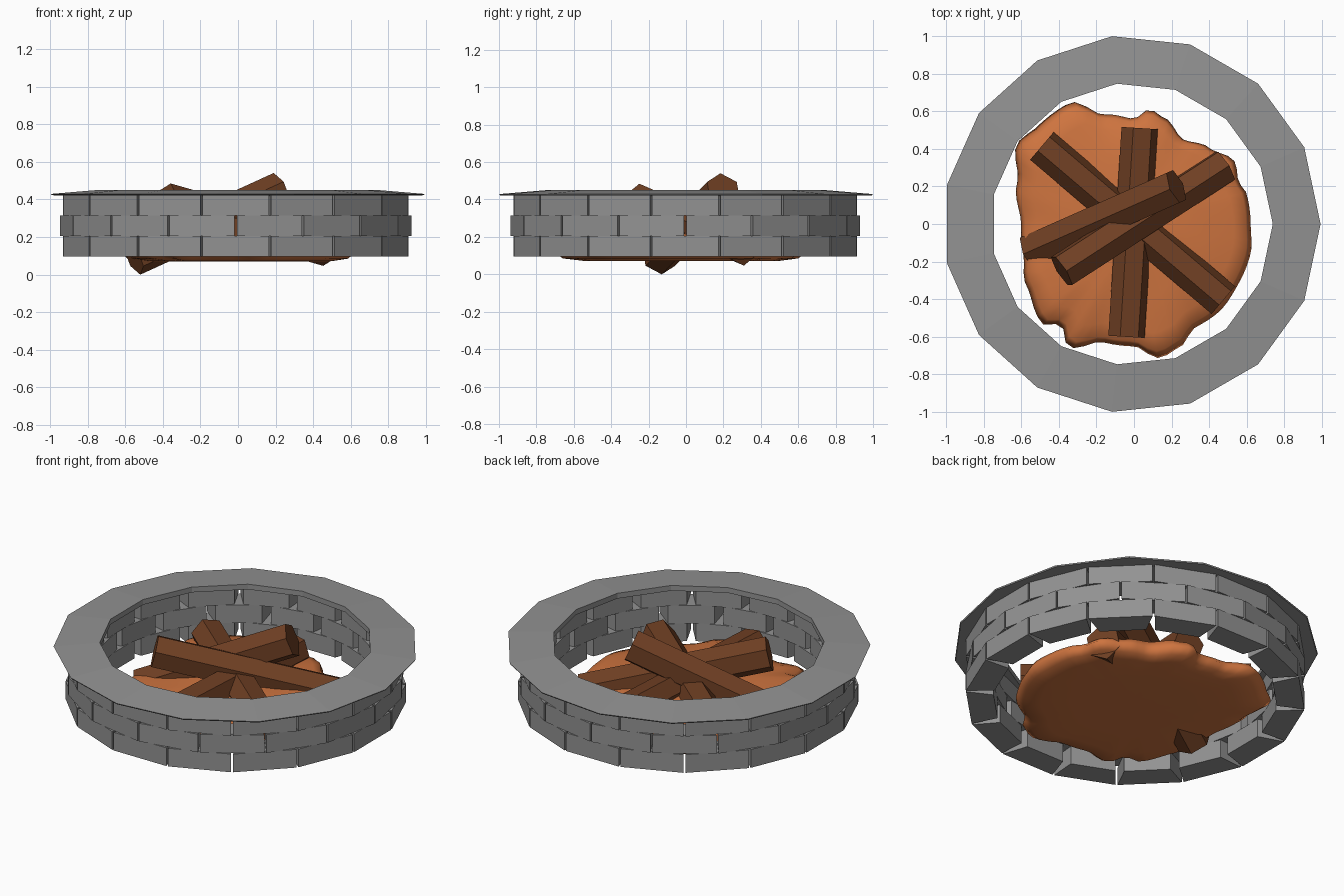
import bpy, bmesh, math
from mathutils import Vector

if "Cube" in bpy.data.objects:
    bpy.data.objects.remove(bpy.data.objects["Cube"])

def mat(name, rgb):
    m = bpy.data.materials.new(name)
    m.diffuse_color = (*rgb, 1)
    m.use_nodes = True
    m.node_tree.nodes["Principled BSDF"].inputs["Base Color"].default_value = m.diffuse_color
    return m

STONE = mat("grey stone", (0.29, 0.29, 0.29))
EMBER = mat("orange ember", (0.62, 0.175, 0.05))
WOOD = mat("brown wood", (0.16, 0.05, 0.017))
CX, CY = -0.012, -0.004   # ring centre

def finish(name, bm, material):
    bmesh.ops.recalc_face_normals(bm, faces=bm.faces)
    me = bpy.data.meshes.new(name)
    bm.to_mesh(me)
    bm.free()
    me.materials.append(material)
    ob = bpy.data.objects.new(name, me)
    bpy.context.collection.objects.link(ob)
    return ob

def loft(bm, rings, closed=False):
    """Quads between successive vertex rings."""
    n = len(rings[0])
    pairs = list(zip(rings, rings[1:])) + ([(rings[-1], rings[0])] if closed else [])
    for a, b in pairs:
        for i in range(n):
            j = (i + 1) % n
            bm.faces.new((a[i], a[j], b[j], b[i]))

# Three courses of 16 tapered bricks, middle course staggered by half a brick
R_OUT, R_IN, W_OUT, W_IN = 0.918, 0.77, 0.177, 0.128
for row, (z0, z1) in enumerate([(0.095, 0.205), (0.205, 0.315), (0.315, 0.423)]):
    bm = bmesh.new()
    for k in range(16):
        a = math.radians(22.5 * (k + 0.5 * (row == 1)))
        c, s = math.cos(a), math.sin(a)
        rings = []
        for z in (z0, z1):
            rings.append([bm.verts.new((CX + r * c - t * s, CY + r * s + t * c, z))
                          for r, t in ((R_IN, -W_IN), (R_OUT, -W_OUT), (R_OUT, W_OUT), (R_IN, W_IN))])
        loft(bm, rings)
        bm.faces.new(rings[0])
        bm.faces.new(rings[1])
    finish("brick_course_%d" % (row + 1), bm, STONE)

# Fifteen-sided cap ring, thick inside and thin at the outer rim
bm = bmesh.new()
rings = [[bm.verts.new((CX + r * math.cos(2 * math.pi * k / 15),
                        r * math.sin(2 * math.pi * k / 15), z)) for k in range(15)]
         for r, z in ((1.004, 0.429), (0.75, 0.45), (0.75, 0.418), (1.0, 0.422))]
loft(bm, rings, closed=True)
finish("cap_ring", bm, STONE)

# Irregular bed of embers: outline given as (angle, radius)
outline = [(0, .62), (15, .62), (22, .6), (32, .63), (45, .57), (60, .52), (75, .59), (82, .615),
           (90, .56), (105, .6), (118, .73), (135, .73), (145, .755), (160, .66), (180, .6),
           (195, .61), (210, .66), (228, .72), (234, .66), (242, .74), (255, .65), (270, .65),
           (281, .725), (290, .7), (300, .64), (315, .65), (330, .64), (345, .64), (360, .62)]

def radius(deg):
    for (a0, r0), (a1, r1) in zip(outline, outline[1:]):
        if a0 <= deg <= a1:
            t = (deg - a0) / (a1 - a0)
            t = t * t * (3 - 2 * t)
            return r0 + (r1 - r0) * t

bm = bmesh.new()
rings = []
for s, z in ((0.5, .07), (.8, .071), (.94, .085), (1, .12), (.96, .16), (.85, .182), (.6, .2), (.3, .215)):
    ring = []
    for k in range(90):
        a = math.radians(4 * k)
        r = s * (0.62 + (radius(4 * k) - 0.62) * s * s)
        bump = 0.012 * math.sin(5 * a + 9 * s) * s if z > 0.13 else 0
        ring.append(bm.verts.new((r * math.cos(a), r * math.sin(a), z + bump)))
    rings.append(ring)
loft(bm, rings)
for ring, z in ((rings[0], 0.07), (rings[-1], 0.22)):
    tip = bm.verts.new((0, 0, z))
    for i in range(90):
        bm.faces.new((ring[i], ring[(i + 1) % 90], tip))
bed = finish("ember_bed", bm, EMBER)
for p in bed.data.polygons:
    p.use_smooth = True

# Hexagonal logs between two end points, with a roll angle
def log(name, p, q, r, roll):
    p, q = Vector(p), Vector(q)
    d = (q - p).normalized()
    side = d.cross(Vector((0, 0, 1))).normalized()
    up = side.cross(d)
    bm = bmesh.new()
    rings = []
    for c in (p, q):
        rings.append([bm.verts.new(c + r * (math.sin(a) * side + math.cos(a) * up))
                      for a in (math.radians(60 * k + roll) for k in range(6))])
    loft(bm, rings)
    for ring in rings:
        bm.faces.new(ring)
    finish(name, bm, WOOD)

log("top_log", (-.555, -.145, .092), (.225, .2, .448), .1, 0)
log("leaning_log", (-.385, -.25, .388), (.48, .31, .143), .1, 8)
log("diagonal_log", (-.49, .415, .21), (.475, -.405, .21), .098, 20)
log("straight_log", (.03, .51, .22), (-.04, -.6, .22), .098, 20)
